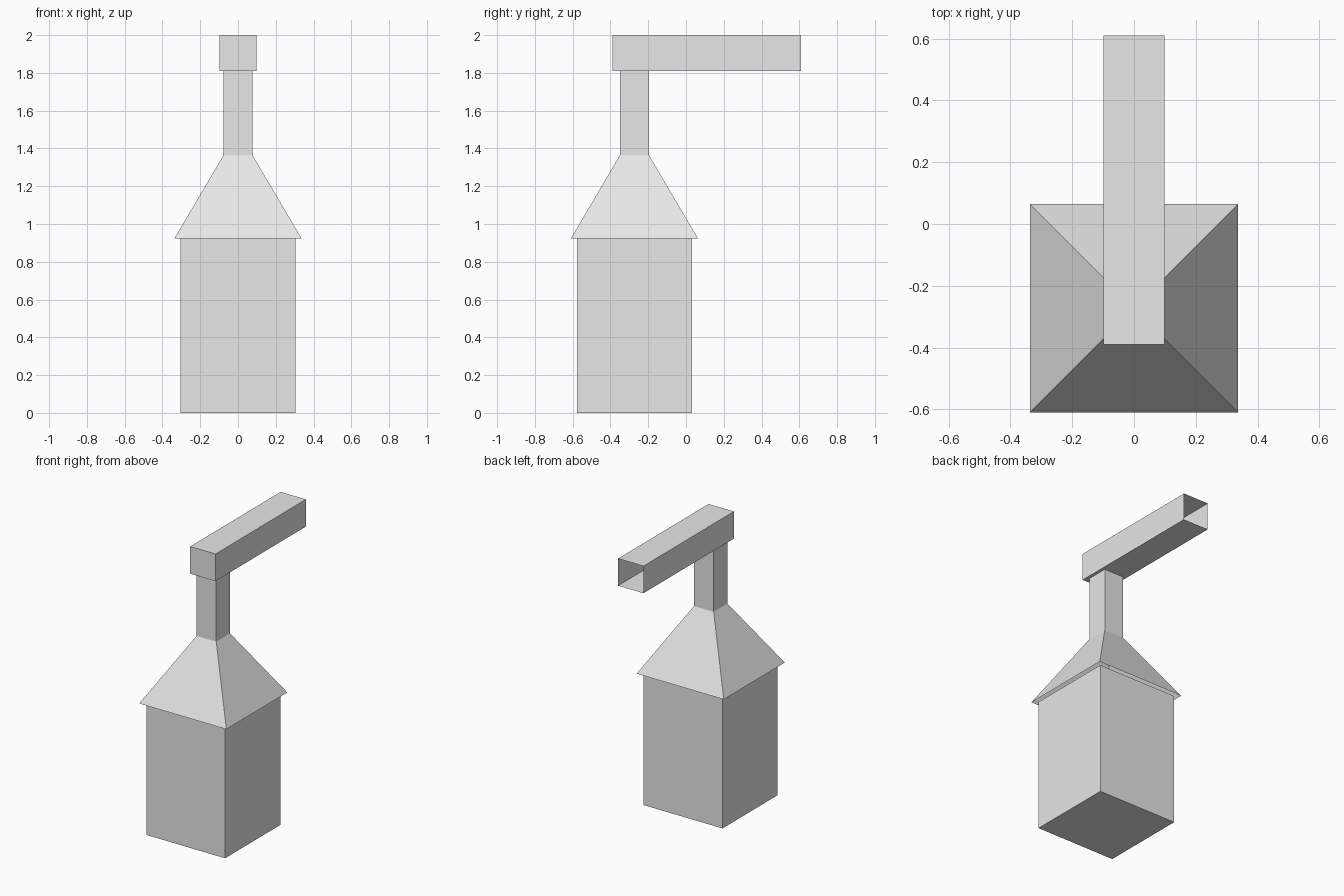
import bpy, bmesh

if "Cube" in bpy.data.objects:
    bpy.data.objects.remove(bpy.data.objects["Cube"])

grey = bpy.data.materials.new("plain grey")
grey.diffuse_color = (0.8, 0.8, 0.8, 1)
grey.use_nodes = True
grey.node_tree.nodes["Principled BSDF"].inputs["Base Color"].default_value = grey.diffuse_color

CY = -0.273  # depth centre of the cabinet, hood and pipe


def finish(name, bm):
    mesh = bpy.data.meshes.new(name)
    bm.to_mesh(mesh)
    bm.free()
    mesh.materials.append(grey)
    obj = bpy.data.objects.new(name, mesh)
    bpy.context.collection.objects.link(obj)
    return obj


def box(name, x, y, z, open_back=False):
    """Box between (min, max) ranges, optionally without its +y face."""
    bm = bmesh.new()
    bmesh.ops.create_cube(bm, size=1)
    for v in bm.verts:
        v.co = [r[0] if c < 0 else r[1] for c, r in zip(v.co, (x, y, z))]
    bm.normal_update()
    if open_back:
        back = [f for f in bm.faces if f.normal.y > 0.9]
        bmesh.ops.delete(bm, geom=back, context='FACES_ONLY')
    return finish(name, bm)


def square_shell(name, rings):
    """Open four-sided shell through (half width, height) rings."""
    bm = bmesh.new()
    loops = [[bm.verts.new((sx * h, CY + sy * h, z))
              for sx, sy in ((-1, -1), (1, -1), (1, 1), (-1, 1))]
             for h, z in rings]
    for low, high in zip(loops, loops[1:]):
        for i in range(4):
            j = (i + 1) % 4
            bm.faces.new((low[i], low[j], high[j], high[i]))
    return finish(name, bm)


# Closed cabinet at the base
box("cabinet", (-0.305, 0.305), (CY - 0.305, CY + 0.305), (0, 0.923))

# Flared hood, open below, running up into the narrow pipe
square_shell("hood_and_pipe", [(0.337, 0.923), (0.076, 1.366), (0.076, 1.81)])

# Horizontal duct, open at the back end
box("duct", (-0.098, 0.098), (-0.389, 0.61), (1.81, 2.0), open_back=True)
